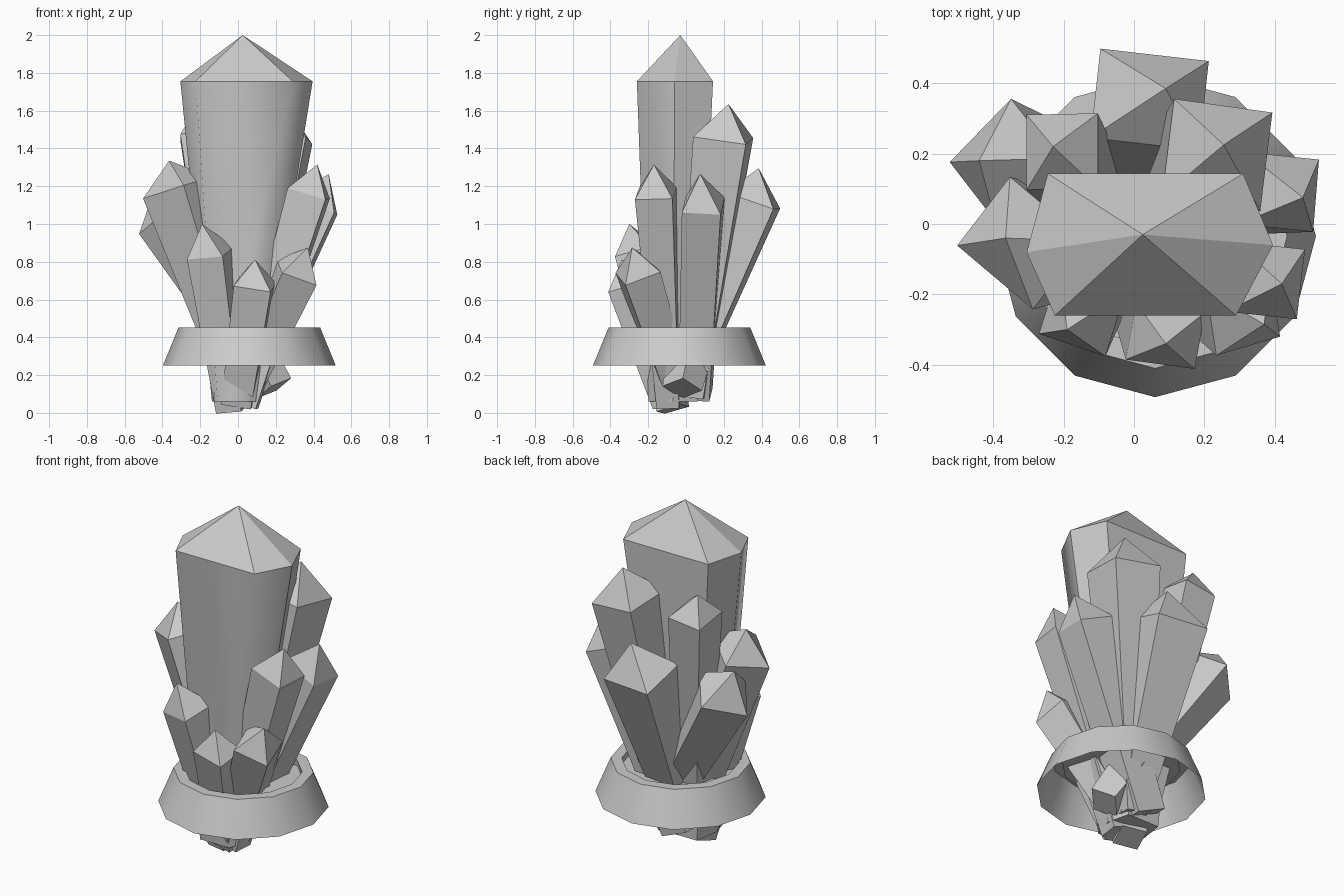
import bpy, bmesh, math
from mathutils import Vector

if "Cube" in bpy.data.objects:
    bpy.data.objects.remove(bpy.data.objects["Cube"])


def finish(name, bm):
    bmesh.ops.recalc_face_normals(bm, faces=bm.faces)
    me = bpy.data.meshes.new(name)
    bm.to_mesh(me)
    bm.free()
    ob = bpy.data.objects.new(name, me)
    bpy.context.collection.objects.link(ob)
    return ob


def prism(bm, low, high, tip):
    """Tapered prism with a closed base and a pointed top; returns its sides."""
    a = [bm.verts.new(p) for p in low]
    b = [bm.verts.new(p) for p in high]
    t = bm.verts.new(tip)
    n = len(a)
    bm.faces.new(a[::-1])
    sides = []
    for i in range(n):
        j = (i + 1) % n
        sides.append(bm.faces.new((a[i], a[j], b[j], b[i])))
        bm.faces.new((b[i], b[j], t))
    return sides


def crystal(name, base, tip, cap, hw, hd, spin, taper, shift=(0, 0)):
    """Leaning four-sided crystal; shift moves the shoulder sideways from the axis."""
    base, tip = Vector(base), Vector(tip)
    d = (tip - base).normalized()
    x = Vector((1, 0, 0))
    u = (x - d * x.dot(d)).normalized()
    v = d.cross(u)
    c, s = math.cos(math.radians(spin)), math.sin(math.radians(spin))
    offs = []
    for sx, sy in ((-1, -1), (1, -1), (1, 1), (-1, 1)):
        p, q = sx * hw, sy * hd
        offs.append(u * (p * c - q * s) + v * (p * s + q * c))
    mid = tip - d * cap + Vector((*shift, 0))
    bm = bmesh.new()
    prism(bm, [base + o * taper for o in offs], [mid + o for o in offs], tip)
    finish(name, bm)


# Large central crystal: irregular hexagon, softly shaded front
hexagon = [(-.305, -.08), (-.225, -.26), (.29, -.26), (.395, -.06), (.31, .143), (-.245, .143)]
bm = bmesh.new()
sides = prism(bm, [(x * .37 - .025, y * .65 - .03, .06) for x, y in hexagon],
              [(x, y, 1.755) for x, y in hexagon], (.025, -.03, 2.0))
for f in sides:
    f.smooth = True
    for e in f.edges:
        e.smooth = False
for i in (1, 2):
    for e in set(sides[i - 1].edges) & set(sides[i].edges):
        e.smooth = True
finish("main_crystal", bm)

# Surrounding crystals: base, tip, cap height, half width, half depth, spin, taper, shift
for name, *args in (
    ("back_crystal", (.03, -.03, .1), (.09, .385, 1.295), .18, .155, .135, -6, .5, (-.037, .028)),
    ("back_right_crystal", (.04, .03, .09), (.255, .225, 1.635), .18, .142, .142, -7, .5, (.006, -.006)),
    ("back_left_crystal", (-.04, -.01, .08), (-.23, .22, 1.6), .13, .102, .108, 0, .6, (.01, .005)),
    ("left_back_crystal", (.19, -.02, .13), (-.44, .18, 1.19), .18, .13, .12, 39, .6, (-.022, .03)),
    ("left_crystal", (.03, -.06, .08), (-.365, -.04, 1.335), .15, .125, .145, 51, .5, (0, -.012)),
    ("right_crystal", (-.02, .05, .1), (.48, .075, 1.265), .18, .115, .103, -5, .8, (.003, .02)),
    ("right_front_crystal", (.04, -.09, .04), (.42, -.17, 1.315), .16, .105, .1, -7, .6),
    ("front_right_crystal", (.04, -.06, .15), (.37, -.285, .875), .15, .1, .1, 9, .75, (0, -.01)),
    ("front_crystal", (.0, -.1, .05), (.09, -.34, .812), .14, .1, .085, -10, .8, (.015, -.02)),
    ("front_left_crystal", (-.03, -.07, .02), (-.19, -.3, 1.0), .16, .1, .1, -17, .7, (.018, .012)),
):
    crystal(name, *args)

# Twelve-sided flared collar: hollow below, thin lip and recessed floor on top
bm = bmesh.new()
rings = []
for r, z in ((.457, .252), (.375, .452), (.315, .452), (.32, .41)):
    rings.append([bm.verts.new((.06 + r * math.cos(math.radians(30 * k)),
                                -.035 + r * math.sin(math.radians(30 * k)), z))
                  for k in range(12)])
for lo, hi in zip(rings, rings[1:]):
    for k in range(12):
        j = (k + 1) % 12
        bm.faces.new((lo[k], lo[j], hi[j], hi[k]))
bm.faces.new(rings[-1])
collar = finish("collar", bm)
bpy.context.view_layer.objects.active = collar
collar.select_set(True)
bpy.ops.object.shade_smooth_by_angle(angle=math.radians(40))
